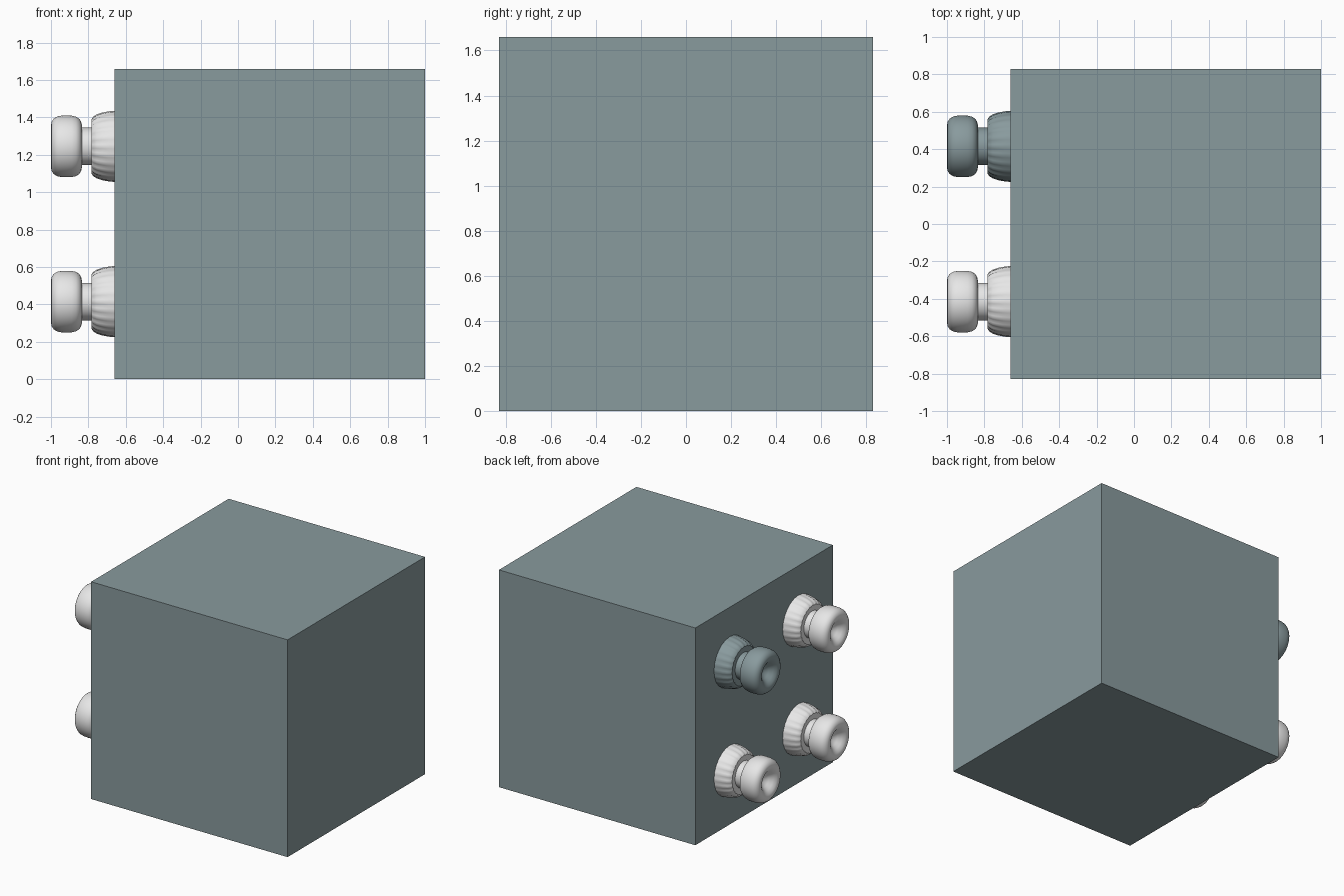
import bpy, bmesh, math

if "Cube" in bpy.data.objects:
    bpy.data.objects.remove(bpy.data.objects["Cube"])


def material(name, rgb):
    m = bpy.data.materials.new(name)
    m.diffuse_color = (*rgb, 1)
    m.use_nodes = True
    m.node_tree.nodes["Principled BSDF"].inputs["Base Color"].default_value = m.diffuse_color
    return m


TEAL = material("grey_teal", (0.25, 0.325, 0.34))
WHITE = material("off_white", (0.80, 0.80, 0.80))


def finish(bm, name, mat):
    bmesh.ops.recalc_face_normals(bm, faces=bm.faces)
    me = bpy.data.meshes.new(name)
    bm.to_mesh(me)
    bm.free()
    me.materials.append(mat)
    ob = bpy.data.objects.new(name, me)
    bpy.context.collection.objects.link(ob)
    return ob


# Big plain cube body
bm = bmesh.new()
bmesh.ops.create_cube(bm, size=1.66)
bmesh.ops.translate(bm, verts=bm.verts, vec=(0.17, 0, 0.83))
finish(bm, "body", TEAL)

# Knob profile as (x, radius, flute depth), from the dimple back to the body
PROFILE = [
    (-0.930, 0.000, 0), (-0.935, 0.025, 0), (-0.955, 0.050, 0), (-0.978, 0.070, 0),
    (-0.993, 0.090, 0), (-1.000, 0.112, 0), (-0.996, 0.132, 0), (-0.985, 0.148, 0),
    (-0.968, 0.159, 0), (-0.945, 0.164, 0), (-0.917, 0.165, 0), (-0.889, 0.164, 0),
    (-0.866, 0.159, 0), (-0.849, 0.148, 0), (-0.839, 0.132, 0), (-0.835, 0.115, 0),
    (-0.835, 0.100, 0), (-0.776, 0.100, 0), (-0.778, 0.120, 0.002),
    (-0.782, 0.146, 0.005), (-0.774, 0.158, 0.006), (-0.755, 0.170, 0.006),
    (-0.725, 0.180, 0.005), (-0.690, 0.187, 0.003), (-0.655, 0.190, 0.002),
]
SEGMENTS, FLUTES = 96, 24


def knob(name, y, z, mat):
    bm = bmesh.new()
    rings = []
    for x, r, depth in PROFILE:
        if r == 0:
            rings.append([bm.verts.new((x, y, z))] * SEGMENTS)
            continue
        ring = []
        for i in range(SEGMENTS):
            a = math.tau * i / SEGMENTS
            rr = r + depth * (abs(math.cos(a * FLUTES / 2)) - 0.8)
            ring.append(bm.verts.new((x, y + rr * math.cos(a), z + rr * math.sin(a))))
        rings.append(ring)
    for a, b in zip(rings, rings[1:]):
        for i in range(SEGMENTS):
            j = (i + 1) % SEGMENTS
            if a[i] is a[j]:
                bm.faces.new((a[i], b[i], b[j]))
            else:
                bm.faces.new((a[i], b[i], b[j], a[j]))
    bm.faces.new(rings[-1])
    ob = finish(bm, name, mat)
    bpy.ops.object.select_all(action='DESELECT')
    ob.select_set(True)
    bpy.context.view_layer.objects.active = ob
    bpy.ops.object.shade_smooth_by_angle(angle=math.radians(40))


# Four knobs on the left side; the upper back one matches the body
for side, y in (("front", -0.415), ("back", 0.415)):
    for level, z in (("lower", 0.415), ("upper", 1.245)):
        odd = side == "back" and level == "upper"
        knob(f"{level}_{side}_knob", y, z, TEAL if odd else WHITE)
